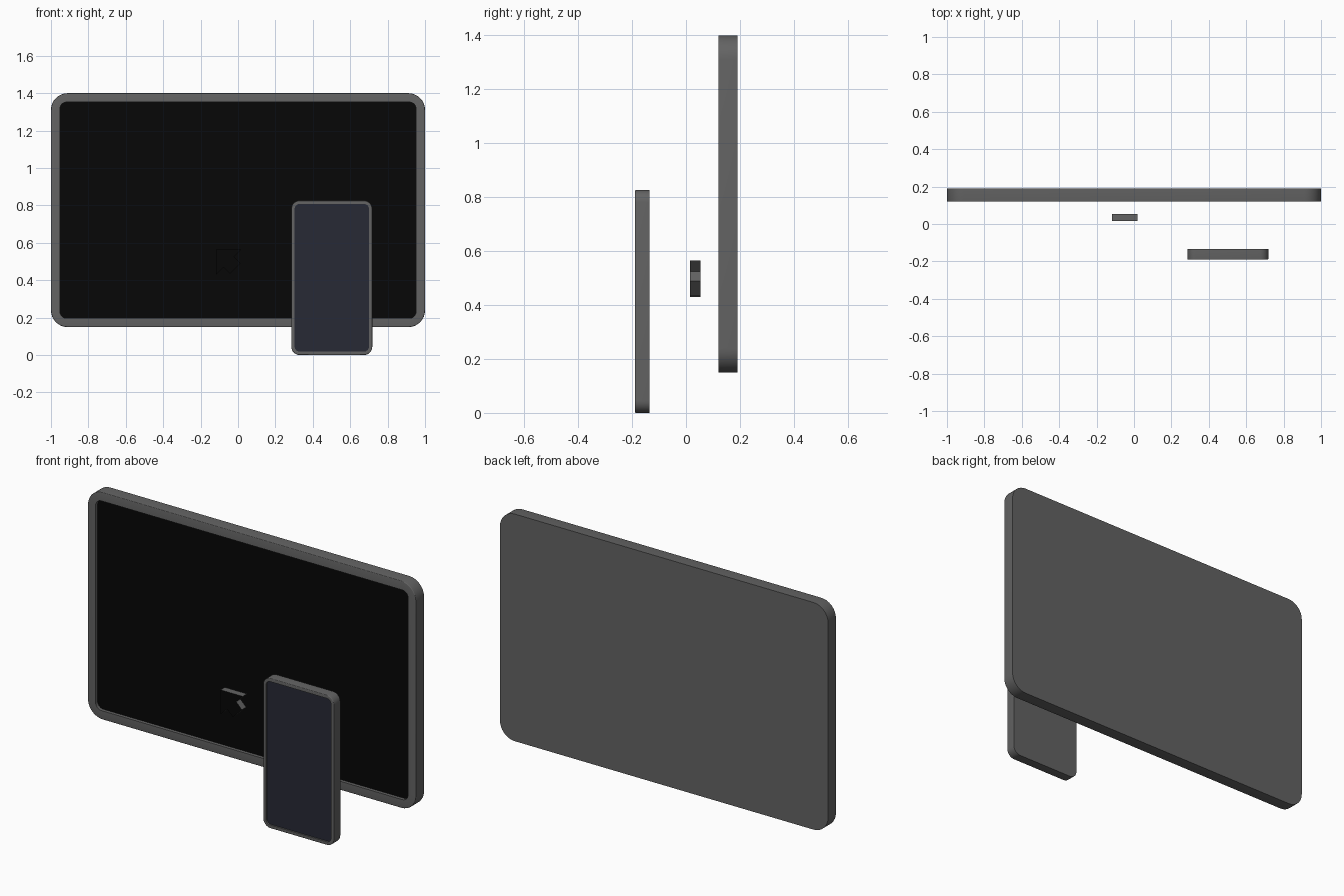
import bpy, bmesh
from math import pi, sin, cos

if "Cube" in bpy.data.objects:
    bpy.data.objects.remove(bpy.data.objects["Cube"])

SEG = 8  # segments per rounded corner


def material(name, rgb):
    m = bpy.data.materials.new(name)
    m.diffuse_color = (*rgb, 1)
    m.use_nodes = True
    m.node_tree.nodes["Principled BSDF"].inputs["Base Color"].default_value = m.diffuse_color
    return m


def finish(bm, name, mats=(), smooth=True):
    bmesh.ops.recalc_face_normals(bm, faces=bm.faces)
    me = bpy.data.meshes.new(name)
    bm.to_mesh(me)
    bm.free()
    ob = bpy.data.objects.new(name, me)
    bpy.context.collection.objects.link(ob)
    for m in mats:
        me.materials.append(m)
    if smooth:
        bpy.ops.object.select_all(action='DESELECT')
        bpy.context.view_layer.objects.active = ob
        ob.select_set(True)
        bpy.ops.object.shade_smooth_by_angle(angle=pi / 6)
    return ob


def ring(bm, box, y, inset, r):
    """Rounded rectangle loop in the xz plane, counter-clockwise from the front."""
    x0, x1, z0, z1 = box
    a, b, c, d = x0 + inset + r, x1 - inset - r, z0 + inset + r, z1 - inset - r
    verts = []
    for k, (cx, cz) in enumerate([(b, d), (a, d), (a, c), (b, c)]):
        for i in range(SEG + 1):
            t = (k + i / SEG) * pi / 2
            verts.append(bm.verts.new((cx + r * cos(t), y, cz + r * sin(t))))
    return verts


def device(name, box, front, back, r, bezel, screen_r, recess, mat):
    e = 0.004  # rounded front edge
    # shell: back face, side wall, rounded edge, bezel, recess wall
    bm = bmesh.new()
    loops = [ring(bm, box, back, 0, r)]
    for i in range(5):
        t = i / 4 * pi / 2
        inset = e * (1 - cos(t))
        loops.append(ring(bm, box, front + e * (1 - sin(t)), inset, r - inset))
    loops += [ring(bm, box, front, bezel, screen_r),
              ring(bm, box, front + recess, bezel, screen_r)]
    bm.faces.new(loops[0])
    for p, q in zip(loops, loops[1:]):
        for i in range(len(p)):
            j = (i + 1) % len(p)
            bm.faces.new((p[i], p[j], q[j], q[i]))
    finish(bm, name + "_body", [grey])
    # screen closing the recess
    bm = bmesh.new()
    bm.faces.new(ring(bm, box, front + recess, bezel, screen_r))
    ob = finish(bm, name + "_screen", [mat], smooth=False)
    if ob.data.polygons[0].normal.y > 0:
        ob.data.flip_normals()


grey = material("dark_grey", (0.125, 0.125, 0.125))
black = material("black_glass", (0.002, 0.002, 0.002))
slate = material("slate_glass", (0.020, 0.0225, 0.035))

device("tablet", (-1, 1, 0.149, 1.40), 0.12, 0.191, 0.09, 0.048, 0.035, 0.018, black)
device("phone", (0.285, 0.718, 0.0, 0.826), -0.19, -0.135, 0.045, 0.018, 0.027, 0.008, slate)

# pointer arrow aimed up-left, symmetric about its diagonal
half = [(0.135, 0), (0.095, 0.04), (0.13, 0.075)]
outline = [(0, 0)] + half + [(v, u) for u, v in reversed(half)]
bm = bmesh.new()
face = bm.faces.new([bm.verts.new((u - 0.117, 0.015, 0.565 - v)) for u, v in outline])
geo = bmesh.ops.extrude_face_region(bm, geom=[face], use_keep_orig=True)["geom"]
bmesh.ops.translate(bm, vec=(0, 0.038, 0),
                    verts=[g for g in geo if isinstance(g, bmesh.types.BMVert)])
bm.normal_update()
for f in bm.faces:
    f.material_index = 0 if abs(f.normal.y) > 0.9 else 1
finish(bm, "pointer_arrow", [black, grey], smooth=False)
